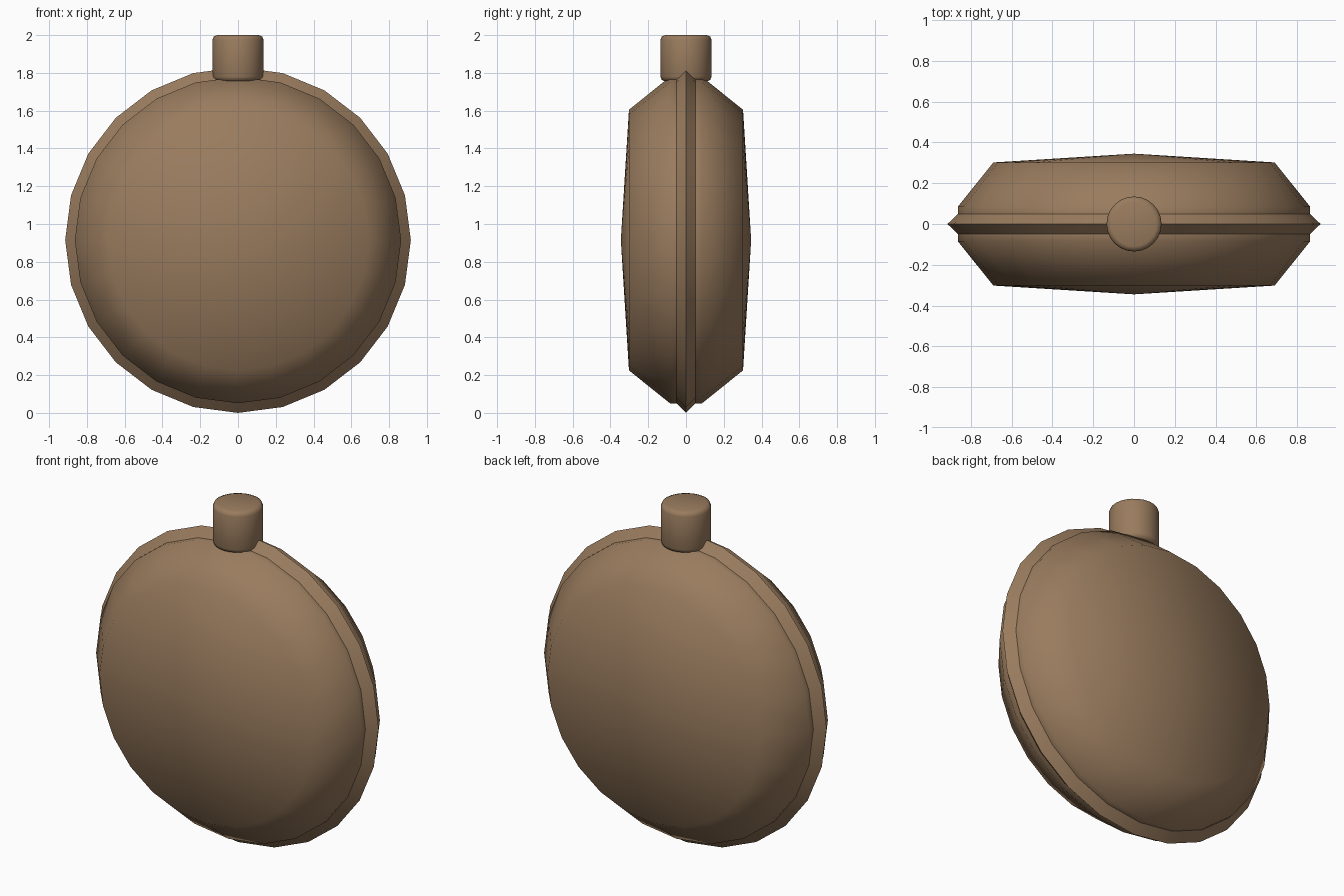
import bpy, bmesh, math

if "Cube" in bpy.data.objects:
    bpy.data.objects.remove(bpy.data.objects["Cube"])

SIDES = 24
CENTRE_Z = 0.915

brown = bpy.data.materials.new("brown_leather")
brown.diffuse_color = (0.32, 0.20, 0.112, 1.0)
brown.use_nodes = True
brown.node_tree.nodes["Principled BSDF"].inputs["Base Color"].default_value = brown.diffuse_color


def lathe(name, profile, axis, origin, smooth_angle):
    """Spin (radius, height) points around the y or z axis."""
    bm = bmesh.new()
    rings = []
    for r, h in profile:
        ring = []
        for i in range(1 if r == 0 else SIDES):
            a = 2 * math.pi * i / SIDES
            u, v = r * math.cos(a), r * math.sin(a)
            p = (u, h, v) if axis == 'Y' else (u, v, h)
            ring.append(bm.verts.new([c + o for c, o in zip(p, origin)]))
        rings.append(ring)
    for a, b in zip(rings, rings[1:]):
        for i in range(SIDES):
            j = (i + 1) % SIDES
            quad = [a[i % len(a)], a[j % len(a)], b[j % len(b)], b[i % len(b)]]
            bm.faces.new(list(dict.fromkeys(quad)))
    bmesh.ops.recalc_face_normals(bm, faces=bm.faces)
    mesh = bpy.data.meshes.new(name)
    bm.to_mesh(mesh)
    bm.free()
    mesh.materials.append(brown)
    obj = bpy.data.objects.new(name, mesh)
    bpy.context.collection.objects.link(obj)
    bpy.ops.object.select_all(action='DESELECT')
    obj.select_set(True)
    bpy.context.view_layer.objects.active = obj
    bpy.ops.object.shade_smooth_by_angle(angle=math.radians(smooth_angle))
    return obj


# Two domed halves of the round flask
for name, s in (("front_body", -1), ("back_body", 1)):
    half = [(0, 0.345), (0.69, 0.302), (0.864, 0.085), (0.864, 0.045)]
    lathe(name, [(r, s * y) for r, y in half], 'Y', (0, 0, CENTRE_Z), 60)

# Pointed seam running around the edge
lathe("seam_rim", [(0.862, -0.052), (0.915, 0), (0.862, 0.052)],
      'Y', (0, 0, CENTRE_Z), 60)

# Stopper with rounded ends
lathe("stopper", [(0, 1.755), (0.11, 1.755), (0.128, 1.762), (0.135, 1.78),
                  (0.135, 1.975), (0.128, 1.993), (0.11, 2.0), (0, 2.0)],
      'Z', (0, 0, 0), 60)
